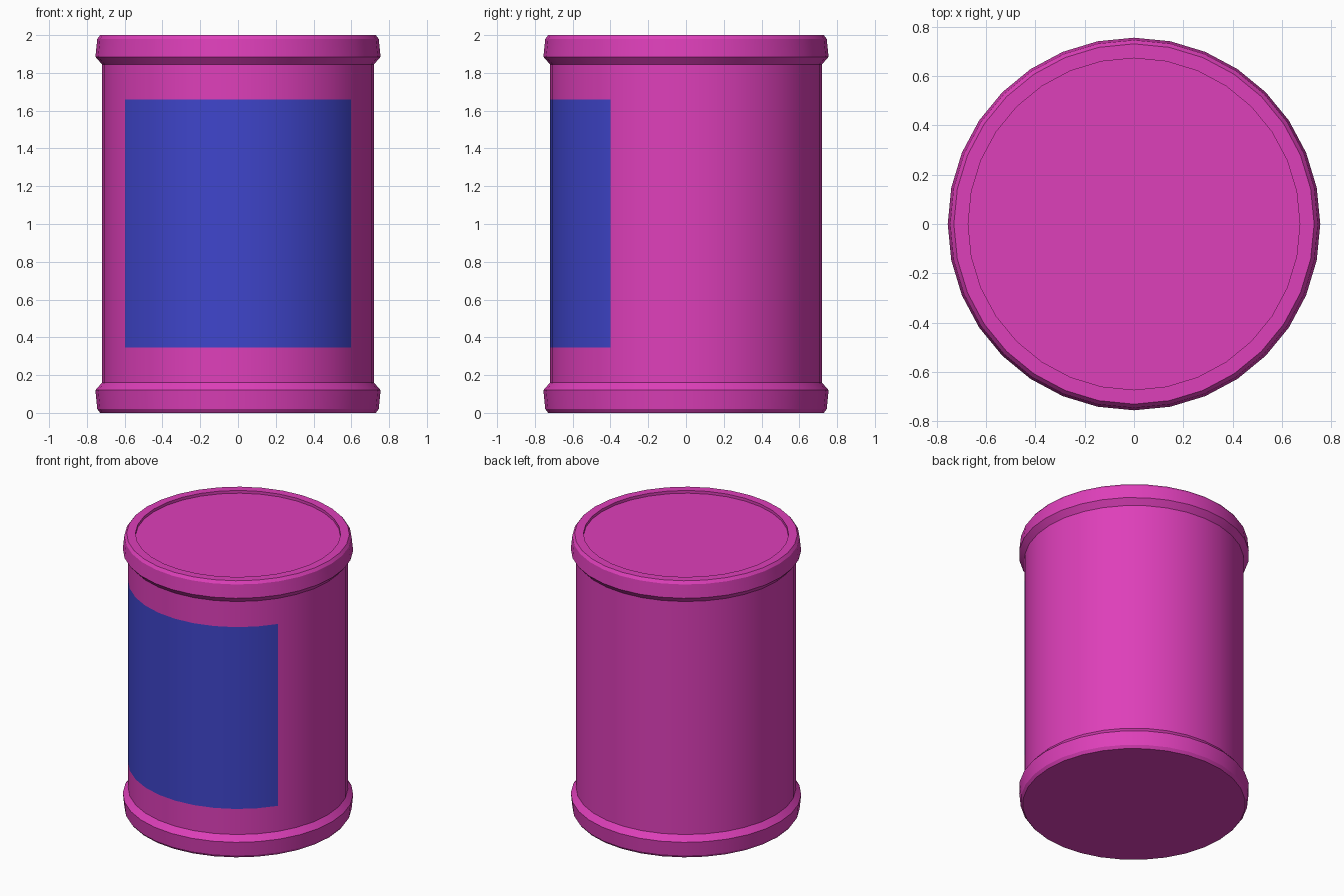
import bpy, bmesh
from math import sin, cos, pi

if "Cube" in bpy.data.objects:
    bpy.data.objects.remove(bpy.data.objects["Cube"])

SIDES = 32
LABEL_HALF = 5  # label spans five segments either side of the front


def material(name, color):
    m = bpy.data.materials.new(name)
    m.diffuse_color = (*color, 1)
    m.use_nodes = True
    m.node_tree.nodes["Principled BSDF"].inputs["Base Color"].default_value = m.diffuse_color
    return m


# Outer profile of the can (radius, height), from base to recessed lid
profile = [(0.73, 0.0), (0.745, 0.02), (0.755, 0.12), (0.72, 0.16),
           (0.72, 0.345), (0.72, 1.66),
           (0.72, 1.845), (0.755, 1.885), (0.745, 1.98), (0.73, 2.0),
           (0.672, 2.0), (0.672, 1.98)]
LABEL_BAND = 4  # profile segment that carries the label

# Revolve the profile, starting at the front (-y)
bm = bmesh.new()
rings = []
for r, z in profile:
    rings.append([bm.verts.new((r * sin(2 * pi * i / SIDES),
                                -r * cos(2 * pi * i / SIDES), z))
                  for i in range(SIDES)])
for k, (lower, upper) in enumerate(zip(rings, rings[1:])):
    for i in range(SIDES):
        j = (i + 1) % SIDES
        face = bm.faces.new((lower[i], lower[j], upper[j], upper[i]))
        on_front = i < LABEL_HALF or i >= SIDES - LABEL_HALF
        if k == LABEL_BAND and on_front:
            face.material_index = 1

# Base and lid discs
bm.faces.new(rings[0][::-1])
bm.faces.new(rings[-1])

mesh = bpy.data.meshes.new("can")
bm.to_mesh(mesh)
bm.free()
mesh.materials.append(material("can_pink", (0.73, 0.05, 0.49)))
mesh.materials.append(material("label_blue", (0.05, 0.06, 0.6)))

can = bpy.data.objects.new("can", mesh)
bpy.context.collection.objects.link(can)

# Smooth round walls with crisp rims
bpy.context.view_layer.objects.active = can
can.select_set(True)
bpy.ops.object.shade_smooth_by_angle(angle=pi / 9)
